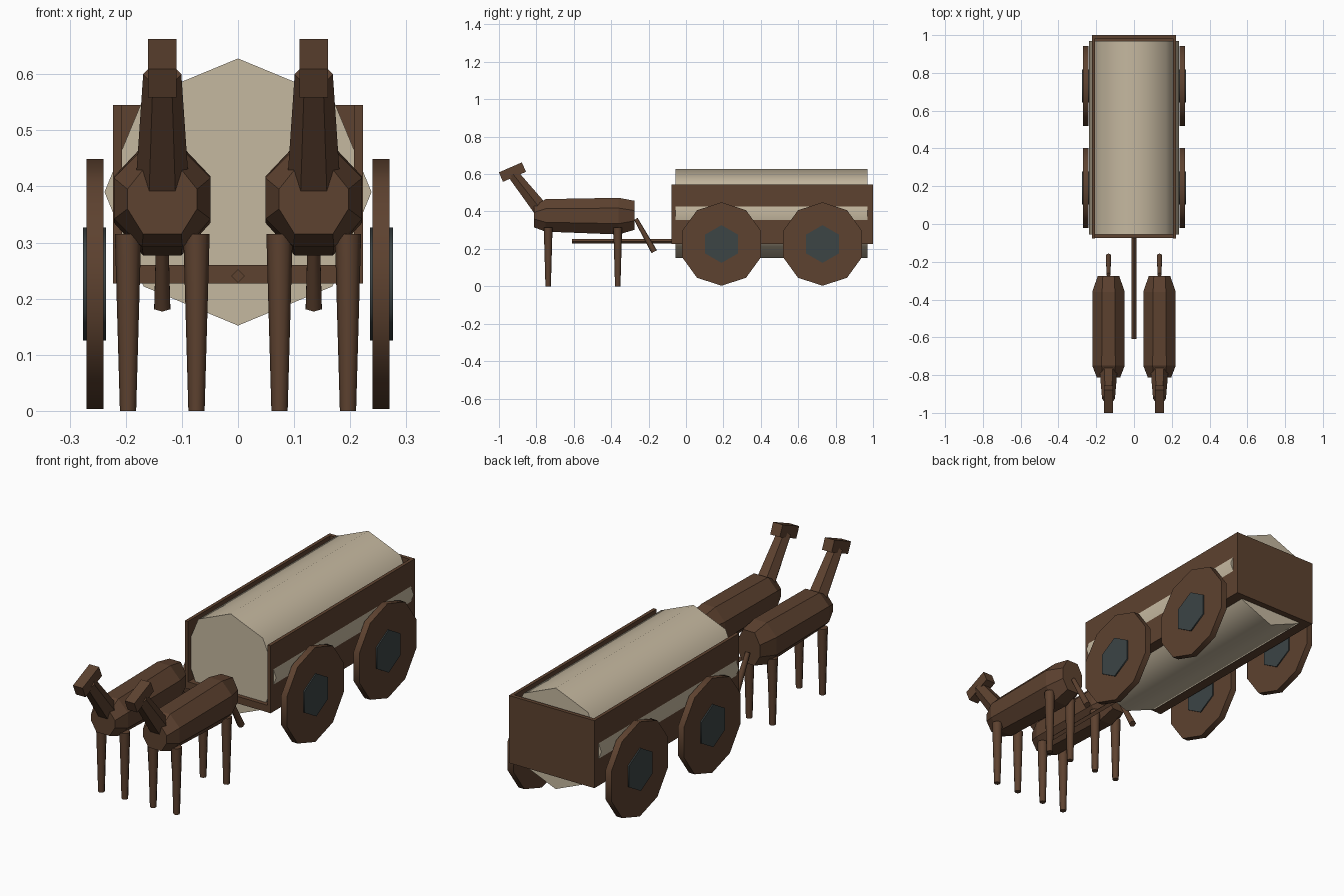
import bpy
import bmesh
import math
from mathutils import Vector, Matrix

cube = bpy.data.objects.get("Cube")
if cube:
    bpy.data.objects.remove(cube, do_unlink=True)


def material(name, rgb):
    mat = bpy.data.materials.new(name)
    mat.use_nodes = True
    mat.diffuse_color = (*rgb, 1)
    mat.node_tree.nodes["Principled BSDF"].inputs["Base Color"].default_value = (*rgb, 1)
    return mat


BROWN = material("brown", (0.11, 0.054, 0.029))
CANVAS = material("canvas", (0.56, 0.48, 0.35))
IRON = material("iron", (0.045, 0.058, 0.06))


def finish(name, bm, mat, smooth=False):
    bmesh.ops.recalc_face_normals(bm, faces=bm.faces[:])
    mesh = bpy.data.meshes.new(name)
    bm.to_mesh(mesh)
    bm.free()
    mesh.materials.append(mat)
    obj = bpy.data.objects.new(name, mesh)
    bpy.context.collection.objects.link(obj)
    if smooth:
        bpy.ops.object.select_all(action='DESELECT')
        obj.select_set(True)
        bpy.context.view_layer.objects.active = obj
        bpy.ops.object.shade_smooth_by_angle(angle=math.radians(65))
    return obj


def loft(name, rings, mat, smooth=False):
    """Skin a list of equal rings of points and cap both ends."""
    bm = bmesh.new()
    rows = [[bm.verts.new(p) for p in ring] for ring in rings]
    n = len(rows[0])
    for a, b in zip(rows, rows[1:]):
        for i in range(n):
            j = (i + 1) % n
            bm.faces.new((a[i], a[j], b[j], b[i]))
    bm.faces.new(rows[0])
    bm.faces.new(rows[-1])
    return finish(name, bm, mat, smooth)


def rod(name, start, end, r1, r2, sides, mat, phase=0, smooth=True):
    """Straight or tapered prism between two points."""
    start, end = Vector(start), Vector(end)
    axis = (end - start).normalized()
    u = Vector((0, 1, 0)) if abs(axis.x) > 0.9 else Vector((1, 0, 0))
    v = axis.cross(u)
    angles = [phase + math.tau * i / sides for i in range(sides)]
    rings = [[c + r * (math.cos(a) * u + math.sin(a) * v) for a in angles]
             for c, r in ((start, r1), (end, r2))]
    return loft(name, rings, mat, smooth)


def box(name, lo, hi, mat, tilt=0):
    lo, hi = Vector(lo), Vector(hi)
    bm = bmesh.new()
    size = hi - lo
    m = (Matrix.Translation((lo + hi) / 2) @ Matrix.Rotation(tilt, 4, 'X')
         @ Matrix.Diagonal((*size, 1)))
    bmesh.ops.create_cube(bm, size=1, matrix=m)
    return finish(name, bm, mat)


# Wagon box: floor, sides and tailboard, open at the front
box("wagon_floor", (-0.223, -0.075, 0.227), (0.223, 1.0, 0.26), BROWN)
box("wagon_tailboard", (-0.223, 0.982, 0.227), (0.223, 1.0, 0.545), BROWN)
for side, sx in (("left", 1), ("right", -1)):
    x1, x2 = sorted((sx * 0.207, sx * 0.223))
    box(f"wagon_wall_{side}", (x1, -0.077, 0.227), (x2, 1.0, 0.545), BROWN)

# Canvas cover and draw pole
rod("canvas_cover", (0, -0.055, 0.39), (0, 0.97, 0.39), 0.238, 0.238, 8, CANVAS)
rod("draw_pole", (0, -0.61, 0.24), (0, -0.06, 0.24), 0.012, 0.012, 4, BROWN, smooth=False)

# Wheels with hubs
UP = math.pi / 2
for side, sx in (("left", 1), ("right", -1)):
    for place, y in (("front", 0.19), ("rear", 0.73)):
        rod(f"wheel_{place}_{side}", (sx * 0.24, y, 0.226), (sx * 0.27, y, 0.226),
            0.223, 0.223, 10, BROWN, UP)
        rod(f"hub_{place}_{side}", (sx * 0.235, y, 0.226), (sx * 0.276, y, 0.226),
            0.101, 0.101, 6, IRON, UP)


def body_ring(cx, y, top, high, low, bottom, flat, wide):
    """Eight-sided cross-section of an animal's body."""
    half = [(flat, top), (wide, high), (wide, low), (flat, bottom)]
    pts = half + [(-x, z) for x, z in reversed(half)]
    return [(cx + x, y, z) for x, z in pts]


# Draught animals
for side, sx in (("left", 1), ("right", -1)):
    cx = sx * 0.135
    loft(f"animal_body_{side}", [
        body_ring(cx, -0.812, 0.43, 0.395, 0.36, 0.315, 0.034, 0.062),
        body_ring(cx, -0.75, 0.466, 0.415, 0.342, 0.292, 0.036, 0.086),
        body_ring(cx, -0.36, 0.473, 0.418, 0.335, 0.277, 0.034, 0.086),
        body_ring(cx, -0.275, 0.457, 0.405, 0.35, 0.302, 0.03, 0.057)], BROWN)
    rod(f"animal_neck_{side}", (cx, -0.775, 0.41), (cx, -0.925, 0.60),
        0.047, 0.034, 6, BROWN, smooth=False)
    box(f"animal_head_{side}", (cx - 0.025, -0.995, 0.583), (cx + 0.025, -0.861, 0.638),
        BROWN, math.radians(23.5))
    rod(f"animal_tail_{side}", (cx, -0.268, 0.36), (cx, -0.17, 0.185),
        0.011, 0.0165, 6, BROWN, UP)
    for place, y in (("front", -0.737), ("rear", -0.365)):
        for leg, lx in (("left", 0.061), ("right", -0.061)):
            rod(f"animal_{side}_{place}_{leg}_leg", (cx + lx, y, 0), (cx + lx, y, 0.315),
                0.0145, 0.0235, 8, BROWN)
